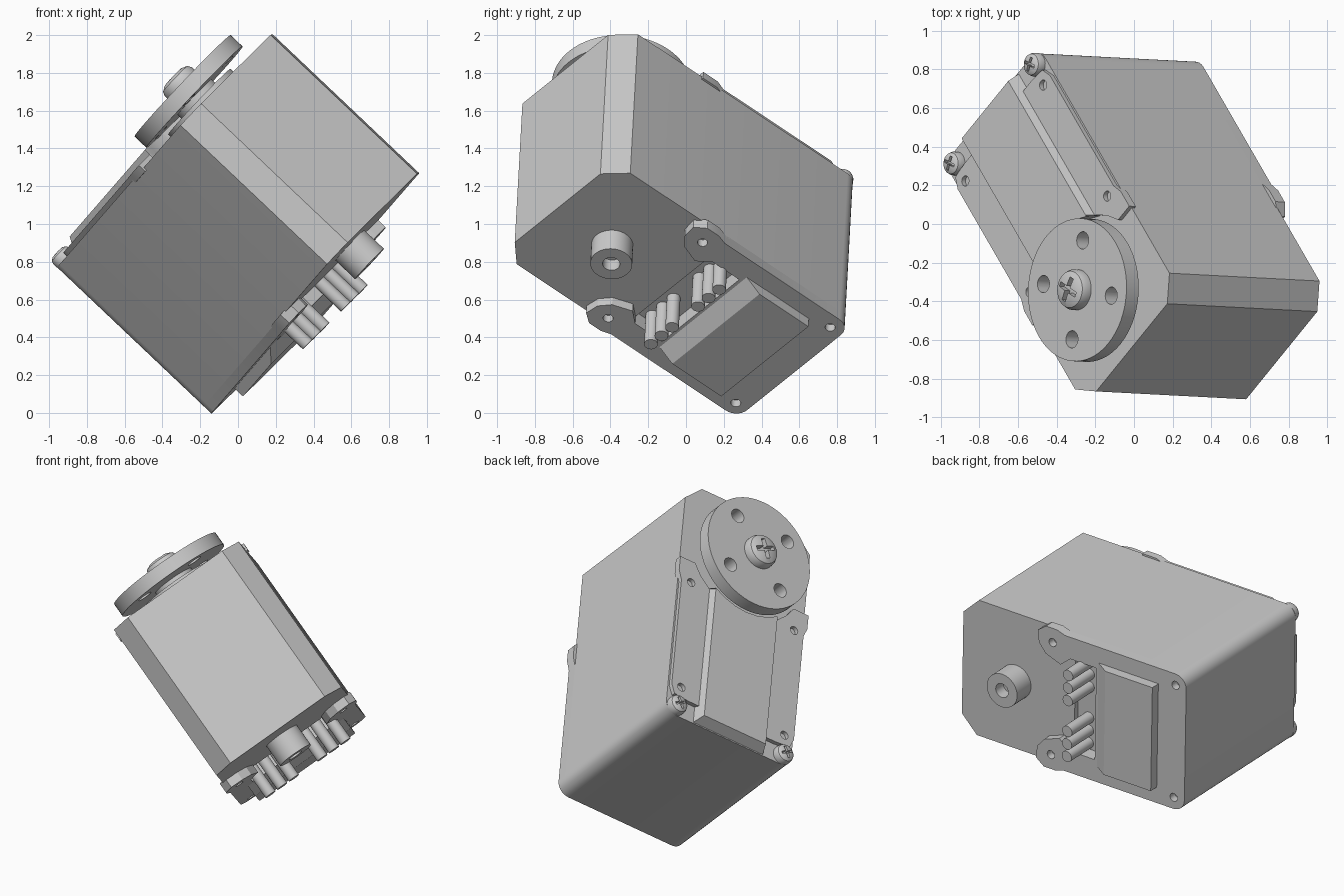
import bpy, bmesh
from math import sin, cos, pi, radians, sqrt
from mathutils import Matrix, Vector

if "Cube" in bpy.data.objects:
    bpy.data.objects.remove(bpy.data.objects["Cube"])

# Tilted pose: local x = width, y = length, z = output shaft axis
N = Vector((-0.725, 0.038, 0.687)).normalized()
L = Vector((-0.44, 0.751, -0.492))
L = (L - N * L.dot(N)).normalized()
U = L.cross(N)
POSE = Matrix((U, L, N)).transposed().to_4x4()
POSE.translation = U * 0.533

HW, FRONT, BACK, SHAFT = 0.456, -1.382, 0.288, -0.992   # body half width, ends, shaft position
BOTTOM, TOP = 0.165, 1.235


def finish(name, bm):
    bmesh.ops.remove_doubles(bm, verts=bm.verts, dist=1e-5)
    bmesh.ops.recalc_face_normals(bm, faces=bm.faces)
    me = bpy.data.meshes.new(name)
    bm.to_mesh(me)
    bm.free()
    ob = bpy.data.objects.new(name, me)
    bpy.context.collection.objects.link(ob)
    ob.matrix_world = POSE
    return ob


def prism(name, pts, z0, z1, top=None):
    bm = bmesh.new()
    lo = [bm.verts.new((x, y, z0)) for x, y in pts]
    hi = [bm.verts.new((x, y, z1)) for x, y in (top or pts)]
    bm.faces.new(lo)
    bm.faces.new(hi)
    n = len(pts)
    for i in range(n):
        j = (i + 1) % n
        bm.faces.new((lo[i], lo[j], hi[j], hi[i]))
    return finish(name, bm)


def lathe(name, profile, x=0, y=0, seg=40, closed=False):
    bm = bmesh.new()
    rings = [[bm.verts.new((x + r * cos(2 * pi * i / seg), y + r * sin(2 * pi * i / seg), z))
              for i in range(seg)] for r, z in profile]
    pairs = list(zip(rings, rings[1:])) + ([(rings[-1], rings[0])] if closed else [])
    for a, b in pairs:
        for i in range(seg):
            j = (i + 1) % seg
            bm.faces.new((a[i], a[j], b[j], b[i]))
    return finish(name, bm)


def rod(name, r, z0, z1, x, y, seg=28):
    return lathe(name, [(0, z0), (r, z0), (r, z1), (0, z1)], x, y, seg)


def cut(ob, cutters):
    for c in cutters:
        c.hide_render = True
        m = ob.modifiers.new("cut", 'BOOLEAN')
        m.operation, m.solver, m.object = 'DIFFERENCE', 'EXACT', c
        bpy.context.view_layer.update()
        bpy.context.view_layer.objects.active = ob
        bpy.ops.object.modifier_apply(modifier=m.name)
        bpy.data.objects.remove(c)


def mirrored(half):
    return half + [(-x, y) for x, y in reversed(half)]


def arc(cx, cy, r, a0, a1, n=7):
    return [(cx + r * cos(radians(a0 + (a1 - a0) * i / n)),
             cy + r * sin(radians(a0 + (a1 - a0) * i / n))) for i in range(n + 1)]


def screw(name, r, z0, h, x, y, turn):
    # Domed head with a cross-shaped driver recess
    head = lathe(name, [(0, z0), (r, z0), (r, z0 + h * .45), (r * .9, z0 + h * .75),
                        (r * .6, z0 + h * .95), (0, z0 + h)], x, y)
    w, l = r * .13, r * .62
    cross = [(w, w), (w, l), (-w, l), (-w, w), (-l, w), (-l, -w),
             (-w, -w), (-w, -l), (w, -l), (w, -w), (l, -w), (l, w)]
    c, s = cos(turn), sin(turn)
    cut(head, [prism("cross_cutter", [(x + p * c - q * s, y + p * s + q * c) for p, q in cross],
                     z0 + h * .5, z0 + h * 1.5)])


# Case: long box with cut front corners and rounded back corners
back_round = arc(HW - .08, BACK - .08, .08, 0, 90)
body = prism("case", mirrored([(HW - .112, FRONT), (HW, FRONT + .112)] + back_round), BOTTOM, TOP)
cut(body, [prism("pin_slot_cutter", mirrored([(.31, -.56), (.31, -.37)]), .1, .2)])

# Bottom cover plate with two screw tabs and an open pin slot
plate = prism("bottom_cover", mirrored(
    [(.31, -.37), (.31, -.56), (.25, -.63), (.29, -.74), (.35, -.79), (.43, -.80), (.475, -.74),
     (.475, -.66), (HW, -.60)] + back_round), .11, BOTTOM + .01)
cut(plate, [rod("hole_cutter", .027, .0, .16, s * .379, y, 20) for s in (1, -1) for y in (-.69, .21)])

# Wedge-fronted connector cover
prism("connector_cover", mirrored([(.35, -.36), (.35, .085)]), .115, .048,
      mirrored([(.35, -.26), (.35, .085)]))

# Connector pins
for s in (-1, 1):
    for k in range(3):
        rod("connector_pin", .036, -.025, .21, .007 + s * (.104 + k * .085), -.48, 24)

# Rear pivot boss with blind hole
lathe("pivot_boss", [(0, .1), (.046, .1), (.046, .022), (.111, .022), (.111, .2), (0, .2)], -.005, SHAFT)

# Top side strips with mounting holes, hollowed around the horn
for s in (1, -1):
    strip = prism("side_strip", [(s * x, y) for x, y in
                  [(.24, -.68), (.31, -.745), (.36, -.82), (HW + .012, -.82), (HW + .012, -.72),
                   (HW - .01, -.66), (HW - .01, .10), (.42, .16), (.32, .17), (.24, .17)]], TOP - .02, 1.262)
    cut(strip, [rod("hole_cutter", .027, 1.22, 1.4, s * .376, y, 20) for y in (-.67, .095)])
    screw("case_screw", .061, TOP, .058, s * .388, .226, .5)

# Raised centre panel, curved at the front, sloped on the other edges
curve = [(x, SHAFT + sqrt(.385 ** 2 - x * x)) for x in (0.001, .08, .16, .225)]
prism("top_panel", mirrored(curve + [(.262, -.70), (.262, BACK)]), TOP - .02, 1.305,
      mirrored(curve + [(.225, -.67), (.225, BACK - .035)]))

# Output bearing, shaft and round horn
rod("bearing_ring", .24, TOP - .01, 1.268, 0, SHAFT, 48)
rod("output_shaft", .13, TOP, 1.31, 0, SHAFT, 40)
horn = rod("horn_disc", .37, 1.303, 1.39, 0, SHAFT, 64)
cut(horn, [rod("hole_cutter", .045, 1.2, 1.5, .258 * cos(radians(42 + 90 * k)),
               SHAFT + .258 * sin(radians(42 + 90 * k)), 28) for k in range(4)])
screw("horn_screw", .105, 1.385, .078, 0, SHAFT, .4)

# Smooth the curved surfaces, keep hard edges
bpy.ops.object.select_all(action='SELECT')
bpy.context.view_layer.objects.active = body
bpy.ops.object.shade_smooth_by_angle(angle=radians(30))
